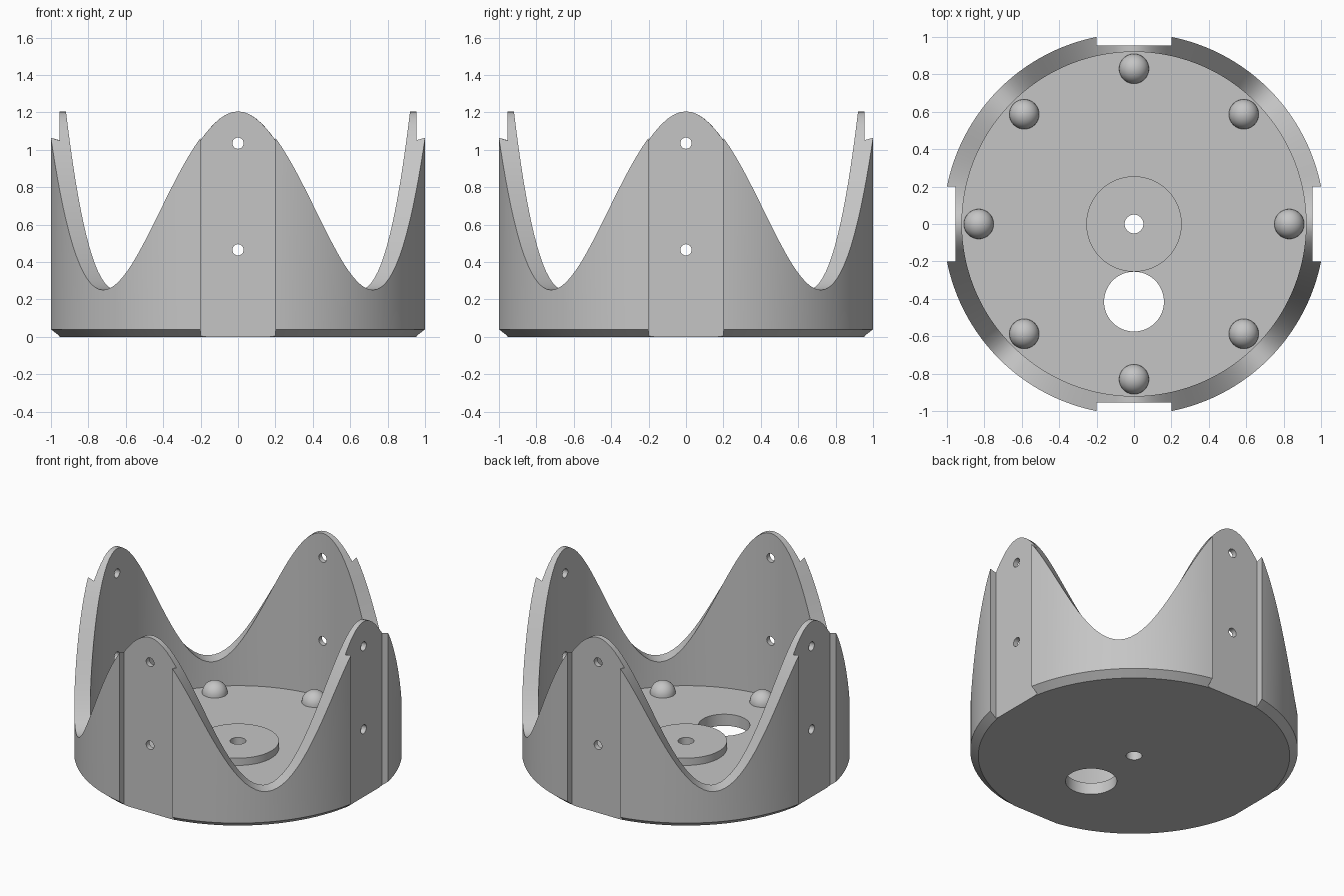
import bpy, bmesh
from math import cos, sin, pi, tau
from mathutils import Matrix, Vector

if "Cube" in bpy.data.objects:
    bpy.data.objects.remove(bpy.data.objects["Cube"], do_unlink=True)

OUTER, INNER, BASE, FLAT = 1.02, 0.92, 0.97, 0.955
FLOOR, CHAMFER = 0.08, 0.04
SEGMENTS = 192

grey = bpy.data.materials.new("plain_grey")
grey.use_nodes = True
grey.diffuse_color = (0.56, 0.56, 0.56, 1)
grey.node_tree.nodes["Principled BSDF"].inputs["Base Color"].default_value = grey.diffuse_color


def make_object(name, bm):
    bmesh.ops.recalc_face_normals(bm, faces=bm.faces)
    mesh = bpy.data.meshes.new(name)
    bm.to_mesh(mesh)
    bm.free()
    mesh.materials.append(grey)
    obj = bpy.data.objects.new(name, mesh)
    bpy.context.collection.objects.link(obj)
    return obj


def activate(obj):
    bpy.ops.object.select_all(action='DESELECT')
    obj.select_set(True)
    bpy.context.view_layer.objects.active = obj


def smooth(obj):
    activate(obj)
    bpy.ops.object.shade_smooth_by_angle(angle=pi / 6)


def revolve(bm, profile, segments):
    """Sweep a profile, given as a function of angle, around z; return the columns."""
    columns = []
    for i in range(segments):
        a = tau * i / segments
        columns.append([bm.verts.new((r * cos(a), r * sin(a), z)) for r, z in profile(a)])
    for i, col in enumerate(columns):
        nxt = columns[(i + 1) % segments]
        for k in range(len(col) - 1):
            bm.faces.new((col[k], nxt[k], nxt[k + 1], col[k + 1]))
    return columns


def cylinder(bm, radius, depth, matrix, segments=32):
    bmesh.ops.create_cone(bm, cap_ends=True, segments=segments, radius1=radius,
                          radius2=radius, depth=depth, matrix=matrix)


def cut(obj, cutter):
    cutter.hide_render = True
    mod = obj.modifiers.new("cut", 'BOOLEAN')
    mod.operation, mod.solver, mod.object = 'DIFFERENCE', 'EXACT', cutter
    activate(obj)
    bpy.ops.object.modifier_apply(modifier=mod.name)
    bpy.data.objects.remove(cutter, do_unlink=True)


# Cup body: chamfered foot, wavy rim with four crests, flat floor
def wall(a):
    rim = 0.7275 + 0.4775 * cos(4 * a)
    return [(BASE, 0), (OUTER, CHAMFER), (OUTER, rim), (INNER, rim), (INNER, FLOOR)]


bm = bmesh.new()
cols = revolve(bm, wall, SEGMENTS)
bm.faces.new([c[0] for c in cols])
bm.faces.new([c[-1] for c in cols])
body = make_object("cup_body", bm)

# Flat outer slots, floor holes
quarter_turns = [Matrix.Rotation(i * pi / 2, 4, 'Z') for i in range(4)]
bm = bmesh.new()
for turn in quarter_turns:
    bmesh.ops.create_cube(bm, size=1, matrix=turn @ Matrix.Translation((FLAT + 0.2, 0, 0.6))
                          @ Matrix.Diagonal((0.4, 0.4, 2, 1)))
cylinder(bm, 0.05, 0.6, Matrix.Identity(4), 48)
cylinder(bm, 0.16, 0.6, Matrix.Translation((0, -0.415, 0)), 64)
cut(body, make_object("slot_cutter", bm))

# Pin holes, two through each crest
bm = bmesh.new()
for turn in quarter_turns:
    for z in (0.465, 1.035):
        cylinder(bm, 0.03, 0.3, turn @ Matrix.Translation((0.94, 0, z))
                 @ Matrix.Rotation(pi / 2, 4, 'Y'))
cut(body, make_object("pin_hole_cutter", bm))
smooth(body)

# Raised hub around the centre hole
bm = bmesh.new()
revolve(bm, lambda a: [(0.255, FLOOR), (0.255, 0.13), (0.05, 0.13), (0.05, FLOOR)], 96)
smooth(make_object("centre_hub", bm))

# Ring of eight half-round studs
for i in range(8):
    bm = bmesh.new()
    bmesh.ops.create_uvsphere(bm, u_segments=32, v_segments=16, radius=0.08)
    bmesh.ops.bisect_plane(bm, geom=bm.verts[:] + bm.edges[:] + bm.faces[:], plane_co=Vector(),
                           plane_no=Vector((0, 0, 1)), clear_inner=True)
    stud = make_object(f"floor_stud_{i + 1}", bm)
    a = i * tau / 8
    stud.location = (0.83 * cos(a), 0.83 * sin(a), FLOOR)
    smooth(stud)
